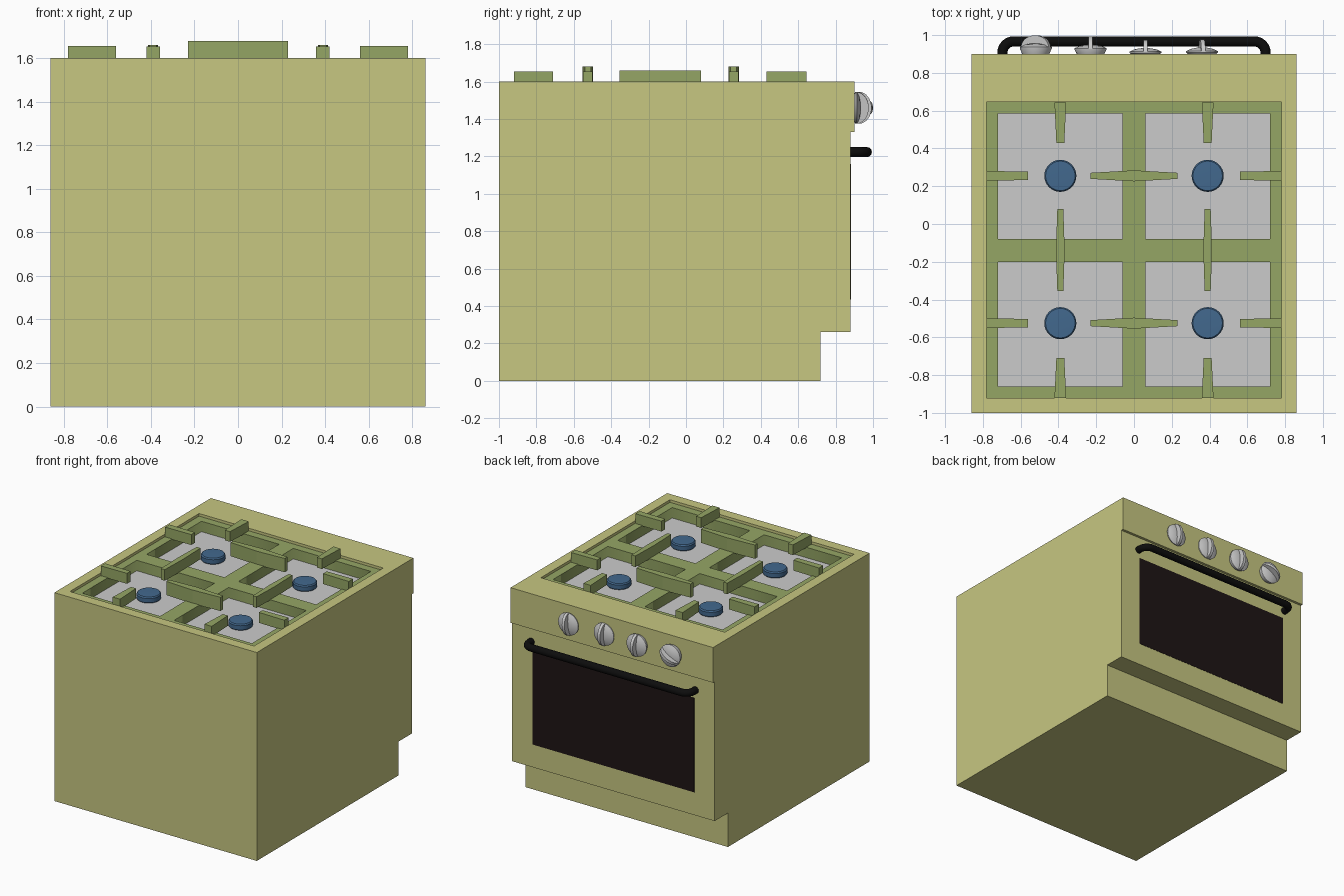
import bpy, bmesh, math
from mathutils import Matrix, Vector

if "Cube" in bpy.data.objects:
    bpy.data.objects.remove(bpy.data.objects["Cube"])


def material(name, rgb):
    m = bpy.data.materials.new(name)
    m.diffuse_color = (*rgb, 1)
    m.use_nodes = True
    m.node_tree.nodes["Principled BSDF"].inputs["Base Color"].default_value = m.diffuse_color
    return m


OLIVE = material("olive_enamel", (0.57, 0.57, 0.22))
GREEN = material("green_iron", (0.30, 0.38, 0.13))
BLUE = material("blue_cap", (0.055, 0.14, 0.27))
BLACK = material("black_handle", (0.004, 0.004, 0.004))
GLASS = material("dark_glass", (0.013, 0.007, 0.007))


def finish(name, bm, mat=None, smooth=False):
    bmesh.ops.recalc_face_normals(bm, faces=bm.faces)
    me = bpy.data.meshes.new(name)
    bm.to_mesh(me)
    bm.free()
    ob = bpy.data.objects.new(name, me)
    bpy.context.collection.objects.link(ob)
    if mat:
        me.materials.append(mat)
    if smooth:
        select(ob)
        bpy.ops.object.shade_smooth_by_angle(angle=math.radians(35))
    return ob


def select(ob):
    bpy.ops.object.select_all(action='DESELECT')
    ob.select_set(True)
    bpy.context.view_layer.objects.active = ob


def prism(bm, points, offset):
    """Closed solid made by sweeping a planar outline along offset."""
    a = [bm.verts.new(p) for p in points]
    b = [bm.verts.new(Vector(p) + Vector(offset)) for p in points]
    n = len(a)
    bm.faces.new(a)
    top = bm.faces.new(b)
    for i in range(n):
        bm.faces.new((a[i], a[(i + 1) % n], b[(i + 1) % n], b[i]))
    return top


def box(name, x0, x1, y0, y1, z0, z1, mat=None):
    bm = bmesh.new()
    prism(bm, [(x0, y0, z0), (x1, y0, z0), (x1, y1, z0), (x0, y1, z0)], (0, 0, z1 - z0))
    return finish(name, bm, mat)


# Body: stepped side profile swept across, with a well sunk in the top
TOP, FLOOR = 1.6, 1.5
profile = [(-1, 0), (0.72, 0), (0.72, 0.26), (0.88, 0.26), (0.88, 1.33),
           (0.9, 1.33), (0.9, TOP), (-1, TOP)]
bm = bmesh.new()
prism(bm, [(-0.86, y, z) for y, z in profile], (1.72, 0, 0))
bmesh.ops.recalc_face_normals(bm, faces=bm.faces)
top = max(bm.faces, key=lambda f: f.calc_center_median().z)
bmesh.ops.inset_region(bm, faces=[top], thickness=0.078, use_even_offset=True)
for v in top.verts:
    if v.co.y > 0:
        v.co.y = 0.645
well = bmesh.ops.extrude_discrete_faces(bm, faces=[top])["faces"][0]
for v in well.verts:
    v.co.z = FLOOR - 0.01
finish("stove_body", bm, OLIVE)

# Grey plate in the well, and dark oven window
box("cooktop_plate", -0.78, 0.78, -0.92, 0.643, FLOOR - 0.01, FLOOR)
box("oven_window", -0.687, 0.687, 0.87, 0.882, 0.435, 1.16, GLASS)

# Grate frame: outline with four square openings
cu = bpy.data.curves.new("grate_frame", 'CURVE')
cu.dimensions, cu.fill_mode, cu.extrude = '2D', 'BOTH', 0.04
openings = [(x, x + 0.66, y0, y1) for x in (-0.72, 0.06)
            for y0, y1 in ((-0.86, -0.2), (-0.08, 0.585))]
for x0, x1, y0, y1 in [(-0.782, 0.782, -0.922, 0.645)] + openings:
    sp = cu.splines.new('POLY')
    sp.points.add(3)
    for p, co in zip(sp.points, ((x0, y0), (x1, y0), (x1, y1), (x0, y1))):
        p.co = (*co, 0, 1)
    sp.use_cyclic_u = True
cu.materials.append(GREEN)
frame = bpy.data.objects.new("grate_frame", cu)
frame.location.z = FLOOR + 0.04
bpy.context.collection.objects.link(frame)
select(frame)
bpy.ops.object.convert(target='MESH')


def support(name, centre, along_x, stations, z1):
    """Tapered upright bar; stations are (position along bar, half width)."""
    pts = [(s, w) for s, w in stations] + [(s, -w) for s, w in reversed(stations)]
    z0 = 1.575
    bm = bmesh.new()
    prism(bm, [(s, centre + w, z0) if along_x else (centre + w, s, z0) for s, w in pts],
          (0, 0, z1 - z0))
    finish(name, bm, GREEN)


# Pan supports
BX, BY = 0.39, (-0.525, 0.255)
for y in BY:
    support("middle_cross_support", y, True, [(-0.23, 0.016), (0, 0.029), (0.23, 0.016)], 1.68)
    for s in (-1, 1):
        support("side_support", y, True, [(s * 0.78, 0.026), (s * 0.56, 0.022)], 1.655)
for x in (-BX, BX):
    support("middle_long_support", x, False, [(-0.355, 0.016), (-0.14, 0.023), (0.08, 0.016)], 1.66)
    support("near_support", x, False, [(-0.92, 0.031), (-0.71, 0.021)], 1.653)
    support("far_support", x, False, [(0.643, 0.031), (0.43, 0.021)], 1.653)


def lathe(bm, pts, axis, steps=32):
    """Spin a profile of 3D points around an axis through the origin."""
    vs = [bm.verts.new(p) for p in pts]
    es = [bm.edges.new(e) for e in zip(vs, vs[1:])]
    bmesh.ops.spin(bm, geom=vs + es, cent=(0, 0, 0), axis=axis,
                   angle=math.tau, steps=steps, use_duplicate=False)
    bmesh.ops.remove_doubles(bm, verts=bm.verts, dist=1e-5)


# Burners
for x in (-BX, BX):
    for y in BY:
        bm = bmesh.new()
        lathe(bm, [(0, 0, 0), (0.08, 0, 0), (0.085, 0, 0.006), (0.085, 0, 0.038),
                   (0.078, 0, 0.047), (0, 0, 0.05)], (0, 0, 1))
        finish("burner_cap", bm, BLUE, True).location = (x, y, FLOOR)

# Control knobs: low domed disc with a half-round grip blade
for x, lift, turn in ((-0.52, 0.025, 60), (-0.23, 0.018, 0), (0.06, 0, 0), (0.36, 0.003, 5)):
    bm = bmesh.new()
    lathe(bm, [(0, -0.005 - lift, 0), (0.07, -0.005 - lift, 0), (0.085, 0.006, 0),
               (0.085, 0.012, 0), (0.06, 0.024, 0), (0.03, 0.03, 0), (0, 0.032, 0)], (0, 1, 0))
    arc = [math.pi * i / 16 for i in range(17)]
    prism(bm, [(-0.011, 0.008 + 0.066 * math.sin(t), 0.085 * math.cos(t)) for t in arc],
          (0.022, 0, 0))
    bm.transform(Matrix.Rotation(math.radians(turn), 4, 'Y'))
    finish("control_knob", bm, None, True).location = (x, 0.9 + lift, 1.46)

# Oven handle: round bar with curved ends
cu = bpy.data.curves.new("oven_handle", 'CURVE')
cu.dimensions, cu.bevel_depth, cu.bevel_resolution = '3D', 0.027, 4
right = [(0.697, 0.87)] + [(0.637 + 0.06 * math.cos(a), 0.907 + 0.06 * math.sin(a))
                          for a in (math.radians(15 * i) for i in range(7))]
path = right + [(-x, y) for x, y in reversed(right)]
sp = cu.splines.new('POLY')
sp.points.add(len(path) - 1)
for p, (x, y) in zip(sp.points, path):
    p.co = (x, y, 1.223, 1)
cu.use_fill_caps = True
cu.materials.append(BLACK)
handle = bpy.data.objects.new("oven_handle", cu)
bpy.context.collection.objects.link(handle)
select(handle)
bpy.ops.object.convert(target='MESH')
bpy.ops.object.shade_smooth_by_angle(angle=math.radians(40))
